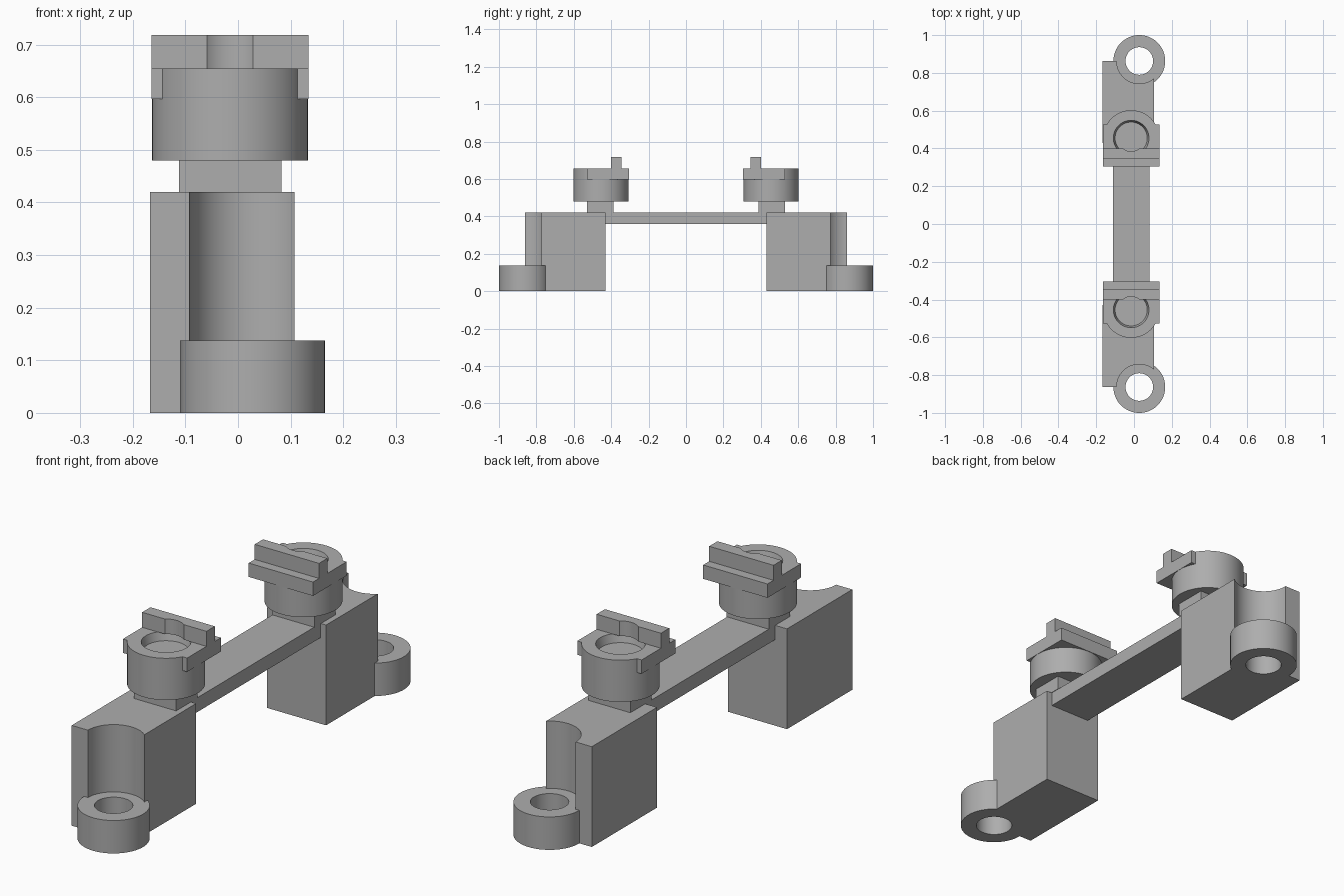
import bpy
import math

if "Cube" in bpy.data.objects:
    bpy.data.objects.remove(bpy.data.objects["Cube"], do_unlink=True)

grey = bpy.data.materials.new("plain grey")
grey.use_nodes = True
GREY = (0.42, 0.42, 0.42, 1)
grey.diffuse_color = GREY
grey.node_tree.nodes["Principled BSDF"].inputs["Base Color"].default_value = GREY


def finish(name):
    ob = bpy.context.object
    ob.name = name
    ob.data.materials.append(grey)
    return ob


def box(name, x, y, z):
    """Box from (low, high) ranges on each axis."""
    ranges = (x, y, z)
    bpy.ops.mesh.primitive_cube_add(size=1, location=[(a + b) / 2 for a, b in ranges])
    bpy.context.object.scale = [abs(b - a) for a, b in ranges]
    bpy.ops.object.transform_apply(location=False, rotation=False, scale=True)
    return finish(name)


def round_part(name, centre, z, r_low, r_high=None):
    """Upright cylinder or cone between two heights."""
    bpy.ops.mesh.primitive_cone_add(
        vertices=96, radius1=r_low, radius2=r_high or r_low,
        depth=z[1] - z[0], location=(*centre, sum(z) / 2))
    return finish(name)


def combine(body, other, operation):
    """Apply a boolean and drop the second shape."""
    mod = body.modifiers.new(operation.lower(), "BOOLEAN")
    mod.operation = operation
    mod.solver = "EXACT"
    mod.object = other
    bpy.context.view_layer.objects.active = body
    bpy.ops.object.modifier_apply(modifier=mod.name)
    bpy.data.objects.remove(other, do_unlink=True)


def smooth(ob):
    bpy.ops.object.select_all(action="DESELECT")
    ob.select_set(True)
    bpy.context.view_layer.objects.active = ob
    bpy.ops.object.shade_smooth_by_angle(angle=math.radians(30))


def build_end(side, s):
    # Foot block with a round relief above the screw ring
    lug = (0.028, s * 0.863)
    foot = box(side + "_foot", (-0.167, 0.107), (s * 0.43, s * 0.862), (0, 0.42))
    combine(foot, round_part("relief", lug, (0.138, 0.6), 0.12), "DIFFERENCE")
    combine(foot, round_part("ring", lug, (0, 0.138), 0.137), "UNION")
    combine(foot, round_part("screw_hole", lug, (-0.1, 0.3), 0.073), "DIFFERENCE")
    smooth(foot)

    # Square neck under the cup
    box(side + "_neck", (-0.112, 0.083), (s * 0.388, s * 0.528), (0.42, 0.48))

    # Cup with square flange and upright rib
    mid = (-0.015, s * 0.4545)
    wide = (-0.164, 0.134)
    cup = round_part(side + "_cup", mid, (0.48, 0.655), 0.148)
    combine(cup, box("flange", wide, (s * 0.305, s * 0.528), (0.597, 0.655)), "UNION")
    combine(cup, round_part("recess", mid, (0.62, 0.665), 0.085, 0.097), "DIFFERENCE")
    smooth(cup)
    rib = box(side + "_rib", wide, (s * 0.345, s * 0.40), (0.655, 0.718))
    combine(rib, round_part("rib_notch", mid, (0.6, 0.8), 0.07), "DIFFERENCE")
    smooth(rib)


for side, s in (("front", -1), ("back", 1)):
    build_end(side, s)

# Beam joining the two feet
box("beam", (-0.112, 0.081), (-0.43, 0.43), (0.36, 0.42))
